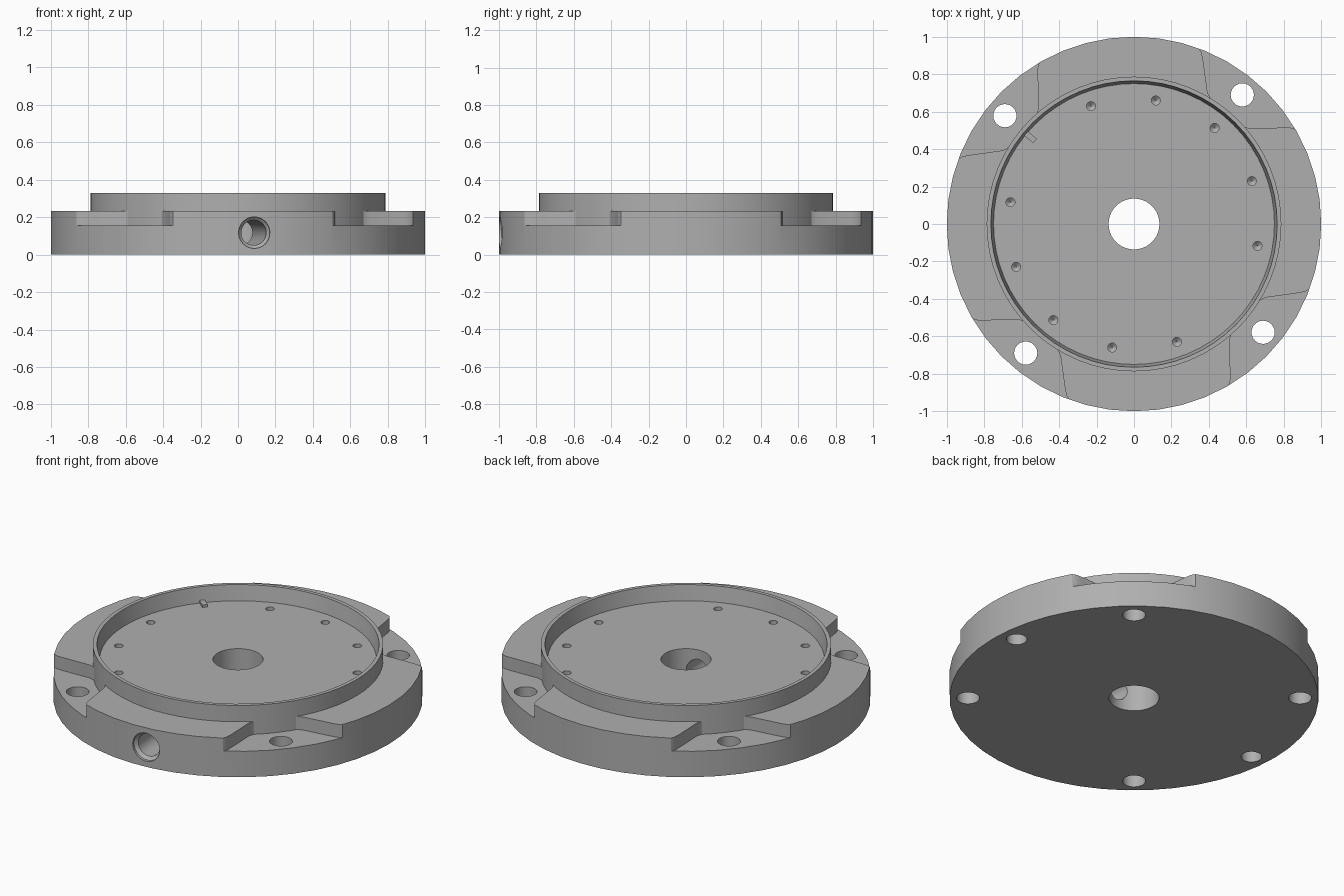
import bpy, bmesh
from math import radians, cos, sin, tau

cube = bpy.data.objects.get("Cube")
if cube:
    bpy.data.objects.remove(cube, do_unlink=True)

GREY = (0.43, 0.43, 0.43, 1)
metal = bpy.data.materials.new("plain grey metal")
metal.use_nodes = True
metal.diffuse_color = GREY
metal.node_tree.nodes["Principled BSDF"].inputs["Base Color"].default_value = GREY


def finish(name, bm, loc=(0, 0, 0), rot=(0, 0, 0)):
    bmesh.ops.recalc_face_normals(bm, faces=bm.faces)
    mesh = bpy.data.meshes.new(name)
    bm.to_mesh(mesh)
    bm.free()
    mesh.materials.append(metal)
    ob = bpy.data.objects.new(name, mesh)
    ob.location = loc
    ob.rotation_euler = [radians(a) for a in rot]
    bpy.context.collection.objects.link(ob)
    return ob


def lathe(name, profile, sides=48, loc=(0, 0, 0), rot=(0, 0, 0)):
    """Solid of revolution from (radius, height) points, capped at both ends."""
    bm = bmesh.new()
    rings = [[bm.verts.new((r * cos(tau * i / sides), r * sin(tau * i / sides), z))
              for i in range(sides)] for r, z in profile]
    for low, high in zip(rings, rings[1:]):
        for i in range(sides):
            j = (i + 1) % sides
            bm.faces.new((low[i], low[j], high[j], high[i]))
    bm.faces.new(rings[0])
    bm.faces.new(rings[-1])
    return finish(name, bm, loc, rot)


def prism(name, outline, z0, z1, angle):
    """Extruded outline, turned about the centre."""
    bm = bmesh.new()
    face = bm.faces.new([bm.verts.new((x, y, z0)) for x, y in outline])
    top = bmesh.ops.extrude_face_region(bm, geom=[face])["geom"]
    bmesh.ops.translate(bm, vec=(0, 0, z1 - z0),
                        verts=[g for g in top if isinstance(g, bmesh.types.BMVert)])
    return finish(name, bm, rot=(0, 0, angle))


def combine(target, tool, operation="DIFFERENCE"):
    """Apply a boolean and discard the tool."""
    tool.hide_render = True
    mod = target.modifiers.new("boolean", "BOOLEAN")
    mod.operation = operation
    mod.solver = "EXACT"
    mod.object = tool
    bpy.context.view_layer.objects.active = target
    bpy.ops.object.modifier_apply(modifier=mod.name)
    bpy.data.objects.remove(tool, do_unlink=True)


def polar(r, angle, z=0):
    return (r * cos(radians(angle)), r * sin(radians(angle)), z)


BOLT_ANGLES = [50, 140, 230, 320]
FLOOR = 0.24

# Base disc with four flared pockets in its edge
flange = lathe("flange_body", [(1, 0), (1, 0.233)])
half = [(0.74, 0.05), (0.768, 0.09), (0.778, 0.12), (0.79, 0.15), (0.915, 0.288),
        (0.935, 0.315), (0.942, 0.34), (0.94, 0.37), (1.1, 0.5)]
pocket = half + [(u, -v) for u, v in reversed(half)]
for a in BOLT_ANGLES:
    combine(flange, prism("pocket_cutter", pocket, 0.155, 0.4, a))

# Raised round boss with a shallow dish
combine(flange, lathe("boss", [(0.787, 0.05), (0.787, 0.33)], 64), "UNION")
combine(flange, lathe("dish_cutter", [(0.75, FLOOR), (0.765, 0.33), (0.766, 0.4)], 64))

# Centre bore and bolt holes
combine(flange, lathe("bore_cutter", [(0.136, -0.1), (0.136, 0.5)], 40))
for a in BOLT_ANGLES:
    combine(flange, lathe("bolt_cutter", [(0.062, -0.1), (0.062, 0.4)], 24, polar(0.9, a)))

# Two blind holes underneath
for a in (5, 185):
    combine(flange, lathe("blind_cutter", [(0.056, -0.1), (0.056, 0.12)], 24, polar(0.9, a)))

# Small drilled holes around the dish floor
for a in range(20, 380, 30):
    if a not in (140, 320):
        combine(flange, lathe("drill_cutter", [(0.002, -0.08), (0.024, -0.06), (0.024, 0.05)],
                              16, polar(0.67, a, FLOOR)))

# Side port running into the centre bore
combine(flange, lathe("port_cutter", [(0.067, 0.05), (0.067, 0.965), (0.084, 0.982), (0.084, 1.1)],
                      32, (0, 0, 0.117), (90, 0, 5)))

# Locating key beside the dish wall
key = prism("locating_key", [(0.69, -0.015), (0.76, -0.015), (0.76, 0.015), (0.69, 0.015)],
            FLOOR - 0.01, FLOOR + 0.015, 140)

bpy.ops.object.select_all(action="DESELECT")
flange.select_set(True)
bpy.context.view_layer.objects.active = flange
bpy.ops.object.shade_smooth_by_angle(angle=radians(25))
